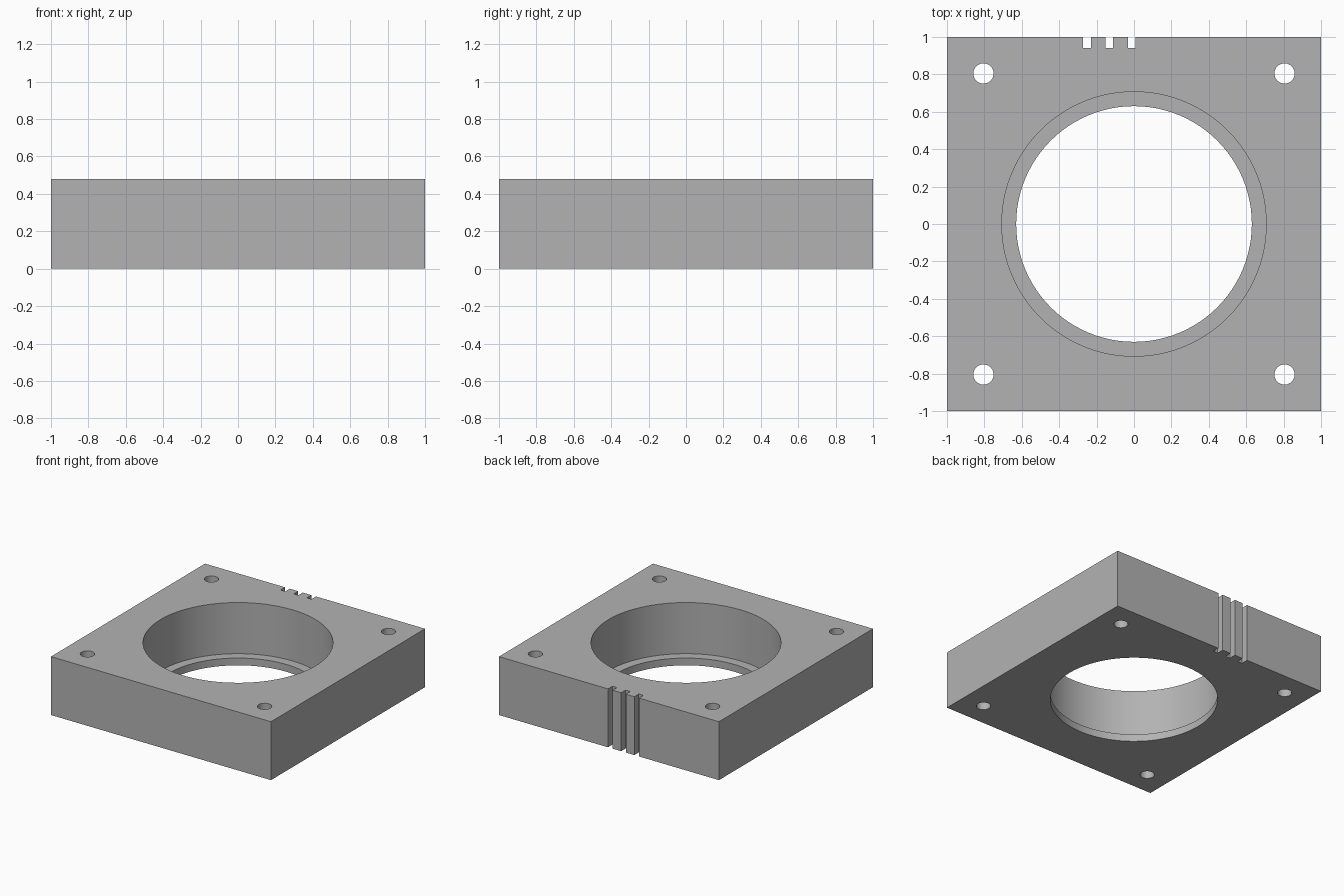
import bpy
import math

if "Cube" in bpy.data.objects:
    bpy.data.objects.remove(bpy.data.objects["Cube"], do_unlink=True)

HEIGHT = 0.48
LIP = 0.06
OVER = 0.1  # how far cutters pass the surface

grey = bpy.data.materials.new("plain grey")
grey.use_nodes = True
colour = (0.45, 0.45, 0.45, 1)
grey.diffuse_color = colour
grey.node_tree.nodes["Principled BSDF"].inputs["Base Color"].default_value = colour


def box(name, centre, size):
    bpy.ops.mesh.primitive_cube_add(size=1, location=centre)
    obj = bpy.context.object
    obj.name = name
    obj.scale = size
    bpy.ops.object.transform_apply(location=True, rotation=False, scale=True)
    return obj


def cylinder(name, x, y, radius, bottom, sides):
    top = HEIGHT + OVER
    bpy.ops.mesh.primitive_cylinder_add(
        vertices=sides, radius=radius, depth=top - bottom,
        location=(x, y, (top + bottom) / 2))
    bpy.context.object.name = name
    return bpy.context.object


# Square block
block = box("housing_block", (0, 0, HEIGHT / 2), (2, 2, HEIGHT))
block.data.materials.append(grey)

# Main bore, leaving a thin retaining lip at the bottom
cutters = [cylinder("bore_cutter", 0, 0, 0.707, LIP, 96),
           cylinder("lip_cutter", 0, 0, 0.63, -OVER, 96)]

# Corner screw holes
for x in (-0.805, 0.805):
    for y in (-0.805, 0.805):
        cutters.append(cylinder("screw_hole_cutter", x, y, 0.054, -OVER, 32))

# Three vertical grooves in the back face
for x in (-0.251, -0.132, -0.012):
    cutters.append(box("groove_cutter", (x, 1.0, HEIGHT / 2),
                       (0.042, 0.116, HEIGHT + 2 * OVER)))

# Cut everything out of the block and discard the cutters
for cutter in cutters:
    cutter.hide_render = True
    cut = block.modifiers.new(cutter.name, "BOOLEAN")
    cut.operation = "DIFFERENCE"
    cut.solver = "EXACT"
    cut.object = cutter

bpy.ops.object.select_all(action="DESELECT")
block.select_set(True)
bpy.context.view_layer.objects.active = block
for name in [m.name for m in block.modifiers]:
    bpy.ops.object.modifier_apply(modifier=name)
for cutter in cutters:
    bpy.data.objects.remove(cutter, do_unlink=True)

bpy.ops.object.shade_smooth_by_angle(angle=math.radians(30))
